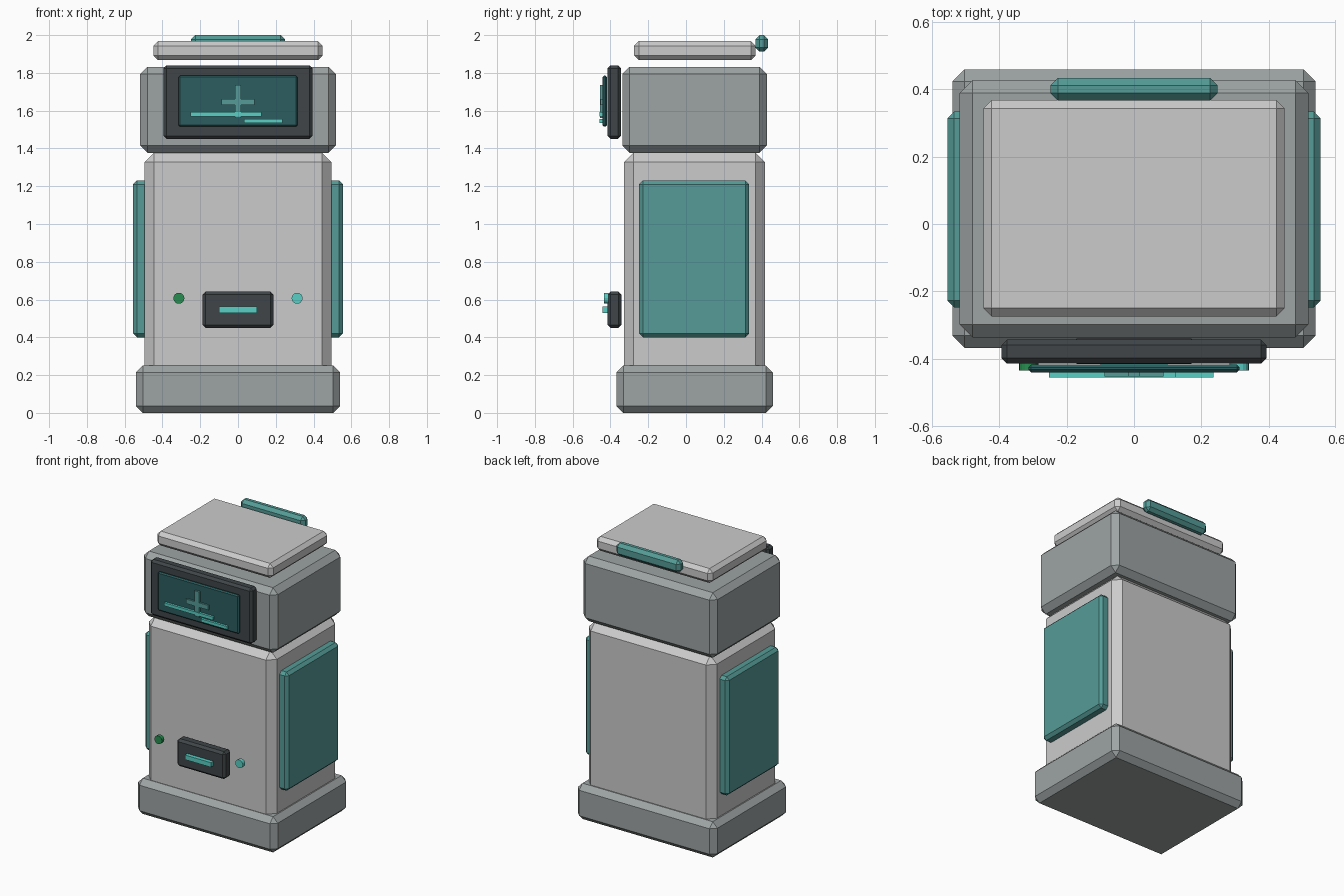
import bpy, bmesh, math
from mathutils import Matrix

if "Cube" in bpy.data.objects:
    bpy.data.objects.remove(bpy.data.objects["Cube"])


def material(name, rgb):
    m = bpy.data.materials.new(name)
    m.diffuse_color = (*rgb, 1)
    m.use_nodes = True
    m.node_tree.nodes["Principled BSDF"].inputs["Base Color"].default_value = m.diffuse_color
    return m


LIGHT = material("light_shell", (0.60, 0.63, 0.60))
GREY = material("grey_shell", (0.34, 0.37, 0.37))
DARK = material("dark_trim", (0.05, 0.06, 0.065))
TEAL = material("teal", (0.09, 0.33, 0.31))
GLASS = material("screen_glass", (0.025, 0.11, 0.115))
CYAN = material("cyan_glow", (0.10, 0.62, 0.56))
GREEN = material("green_glow", (0.02, 0.27, 0.08))


def finish(name, bm, mat):
    me = bpy.data.meshes.new(name)
    bm.to_mesh(me)
    bm.free()
    me.materials.append(mat)
    ob = bpy.data.objects.new(name, me)
    bpy.context.collection.objects.link(ob)
    return ob


def box(name, x, y, z, mat, bevel=0.0):
    """Box from (min, max) ranges with an optional one-segment chamfer."""
    bm = bmesh.new()
    size = [r[1] - r[0] for r in (x, y, z)]
    centre = [(r[0] + r[1]) / 2 for r in (x, y, z)]
    bmesh.ops.create_cube(bm, size=1, matrix=Matrix.Translation(centre) @ Matrix.Diagonal((*size, 1)))
    ob = finish(name, bm, mat)
    if bevel:
        mod = ob.modifiers.new("chamfer", 'BEVEL')
        mod.width = bevel
        mod.segments = 1
        mod.limit_method = 'NONE'
    return ob


def lamp(name, x, mat):
    bm = bmesh.new()
    place = Matrix.Translation((x, -0.422, 0.607)) @ Matrix.Rotation(math.pi / 2, 4, 'X')
    bmesh.ops.create_cone(bm, cap_ends=True, segments=16, radius1=0.029, radius2=0.029,
                          depth=0.026, matrix=place)
    return finish(name, bm, mat)


# Main cabinet, stacked from the floor up
box("base", (-0.54, 0.54), (-0.368, 0.46), (0, 0.25), GREY, 0.036)
box("body", (-0.495, 0.495), (-0.328, 0.417), (0.002, 1.377), LIGHT, 0.05)
box("head", (-0.518, 0.518), (-0.337, 0.428), (1.377, 1.832), GREY, 0.038)
box("lid", (-0.448, 0.448), (-0.275, 0.369), (1.867, 1.968), LIGHT, 0.025)
box("rear_handle", (-0.248, 0.248), (0.367, 0.434), (1.912, 2.0), TEAL, 0.022)

# Side panels
for side, s in (("left", -1), ("right", 1)):
    box(side + "_panel", tuple(sorted((s * 0.475, s * 0.555))), (-0.248, 0.334), (0.4, 1.23), TEAL, 0.02)

# Display
box("screen_bezel", (-0.394, 0.394), (-0.415, -0.344), (1.45, 1.84), DARK, 0.016)
box("screen", (-0.314, 0.314), (-0.441, -0.418), (1.515, 1.785), GLASS, 0.008)
box("cross_upright", (-0.017, 0.017), (-0.454, -0.437), (1.56, 1.737), TEAL)
box("cross_bar", (-0.087, 0.087), (-0.453, -0.437), (1.629, 1.661), TEAL)
box("readout_long", (-0.252, 0.125), (-0.457, -0.440), (1.570, 1.592), CYAN)
box("readout_short", (0.032, 0.236), (-0.457, -0.440), (1.534, 1.555), CYAN)

# Dispenser slot and indicator lamps
box("slot_housing", (-0.187, 0.187), (-0.416, -0.341), (0.45, 0.642), DARK, 0.016)
box("slot_light", (-0.1, 0.1), (-0.443, -0.416), (0.53, 0.562), CYAN)
lamp("left_lamp", -0.313, GREEN)
lamp("right_lamp", 0.313, CYAN)
